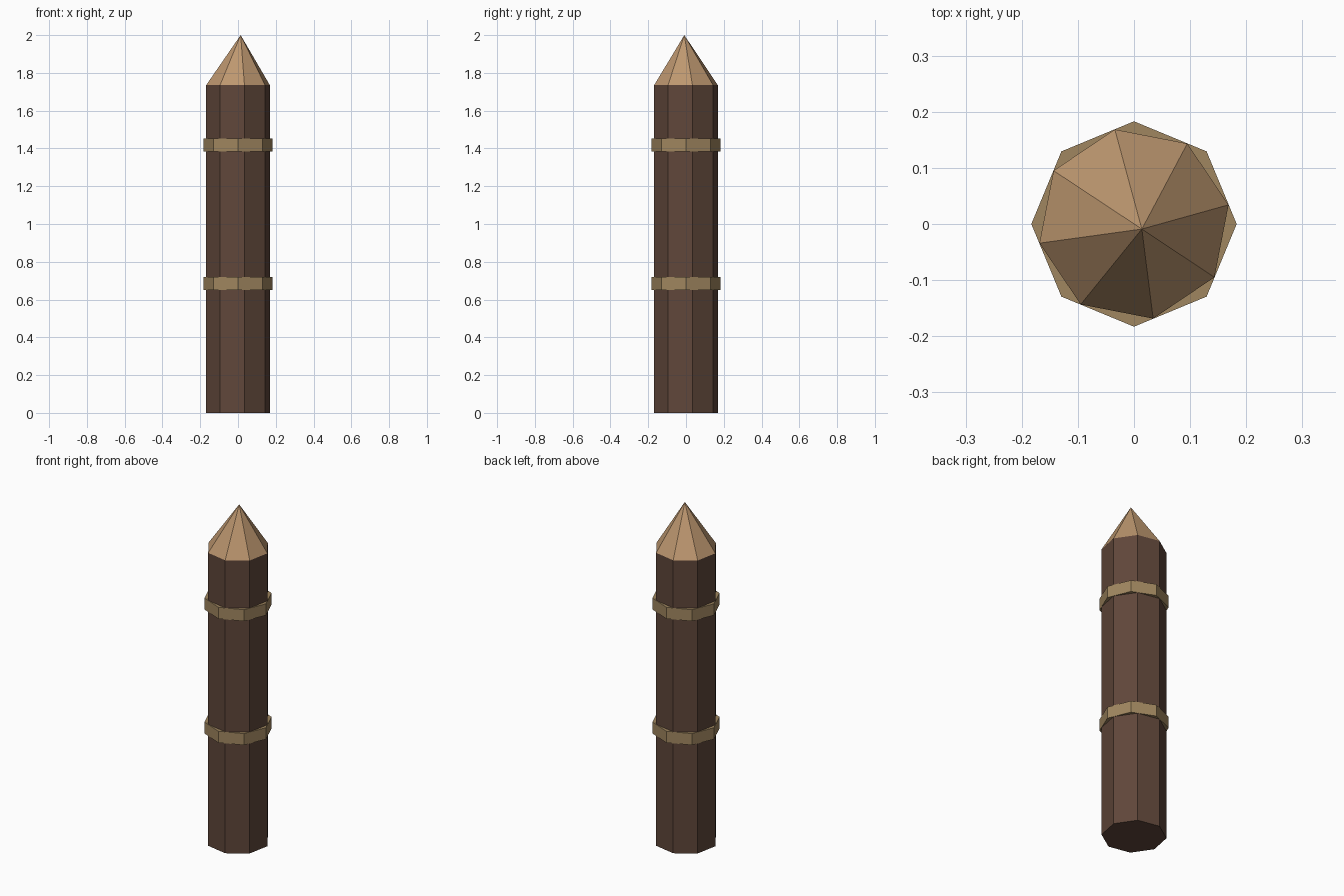
import bpy, bmesh
from math import cos, sin, pi

if "Cube" in bpy.data.objects:
    bpy.data.objects.remove(bpy.data.objects["Cube"])


def material(name, color):
    m = bpy.data.materials.new(name)
    m.diffuse_color = (*color, 1)
    m.use_nodes = True
    m.node_tree.nodes["Principled BSDF"].inputs["Base Color"].default_value = m.diffuse_color
    return m


bark = material("bark", (0.115, 0.062, 0.042))
cut_wood = material("cut_wood", (0.51, 0.31, 0.16))
rope = material("rope", (0.35, 0.24, 0.115))


def ring(bm, radius, z, turn, sides=8):
    return [bm.verts.new((radius * cos(turn + i * 2 * pi / sides),
                          radius * sin(turn + i * 2 * pi / sides), z))
            for i in range(sides)]


def bridge(bm, a, b):
    n = len(a)
    for i in range(n):
        j = (i + 1) % n
        bm.faces.new((a[i], a[j], b[j], b[i]))


def finish(bm, name, mats):
    bmesh.ops.recalc_face_normals(bm, faces=bm.faces[:])
    me = bpy.data.meshes.new(name)
    bm.to_mesh(me)
    bm.free()
    for m in mats:
        me.materials.append(m)
    ob = bpy.data.objects.new(name, me)
    bpy.context.collection.objects.link(ob)


# Octagonal post with a slightly off-centre sharpened tip
bm = bmesh.new()
bottom = ring(bm, 0.172, 0, 0.2)
top = ring(bm, 0.172, 1.735, 0.2)
bm.faces.new(bottom)
bridge(bm, bottom, top)
apex = bm.verts.new((0.014, -0.009, 2.0))
for i in range(8):
    f = bm.faces.new((top[i], top[(i + 1) % 8], apex))
    f.material_index = 1
finish(bm, "post", [bark, cut_wood])

# Rope bands: octagonal collars around the post
for name, z0, z1 in (("lower_band", 0.651, 0.719), ("upper_band", 1.385, 1.453)):
    bm = bmesh.new()
    loops = [ring(bm, r, z, 0) for r, z in
             ((0.183, z0), (0.183, z1), (0.15, z1), (0.15, z0))]
    for k in range(4):
        bridge(bm, loops[k], loops[(k + 1) % 4])
    finish(bm, name, [rope])
